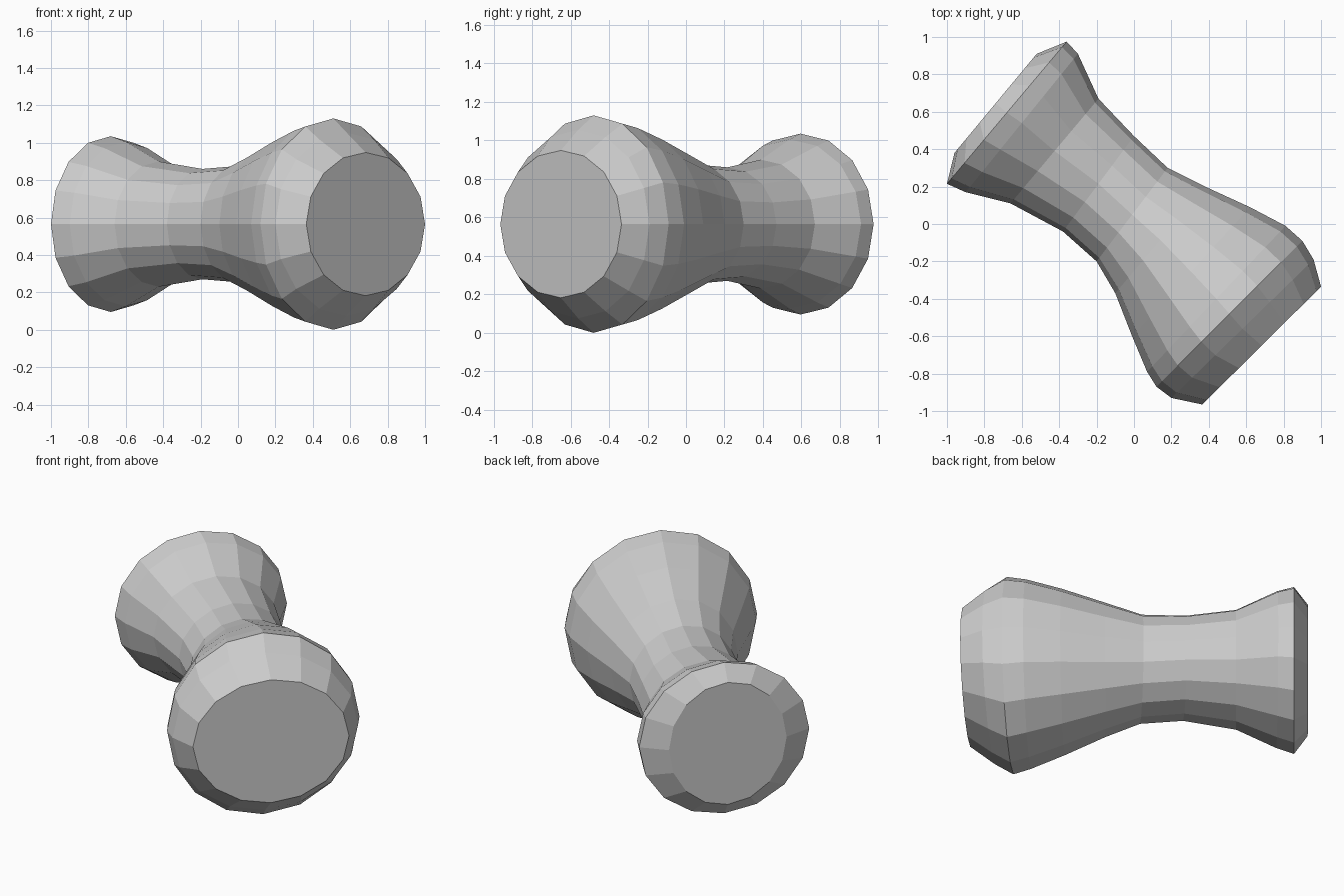
import bpy
import bmesh
from math import cos, sin, tau
from mathutils import Vector

cube = bpy.data.objects.get("Cube")
if cube:
    bpy.data.objects.remove(cube, do_unlink=True)

SIDES = 16
AXIS_HEIGHT = 0.565

# Cross-sections from front cap to back cap:
# left edge (x, y), right edge (x, y), vertical radius
SECTIONS = [
    ((0.365, -0.965), (1.0, -0.335), 0.383),
    ((0.2, -0.93), (0.96, -0.19), 0.49),
    ((0.12, -0.87), (0.9, -0.09), 0.565),
    ((0.07, -0.79), (0.81, -0.01), 0.54),
    ((-0.01, -0.60), (0.62, 0.09), 0.475),
    ((-0.1, -0.37), (0.38, 0.2), 0.385),
    ((-0.2, -0.2), (0.18, 0.3), 0.31),
    ((-0.38, -0.04), (0.0, 0.47), 0.295),
    ((-0.66, 0.11), (-0.19, 0.67), 0.335),
    ((-0.9, 0.17), (-0.3, 0.91), 0.44),
    ((-1.0, 0.215), (-0.36, 0.975), 0.47),
    ((-0.96, 0.38), (-0.52, 0.91), 0.38),
]


def add_ring(bm, left, right, height):
    """Upright elliptical ring spanning two plan points."""
    a, b = Vector((*left, AXIS_HEIGHT)), Vector((*right, AXIS_HEIGHT))
    centre, across = (a + b) / 2, (b - a) / 2
    up = Vector((0, 0, height))
    return [bm.verts.new(centre + across * cos(tau * i / SIDES) + up * sin(tau * i / SIDES))
            for i in range(SIDES)]


# Grey material
grey = bpy.data.materials.new("plain grey")
grey.use_nodes = True
colour = (0.6, 0.6, 0.6, 1)
grey.diffuse_color = colour
grey.node_tree.nodes["Principled BSDF"].inputs["Base Color"].default_value = colour

# Waisted body lofted through the cross-sections, closed by flat caps
bm = bmesh.new()
rings = [add_ring(bm, *section) for section in SECTIONS]
for low, high in zip(rings, rings[1:]):
    for i in range(SIDES):
        j = (i + 1) % SIDES
        bm.faces.new((low[i], low[j], high[j], high[i]))
bm.faces.new(rings[0])
bm.faces.new(rings[-1])
bmesh.ops.recalc_face_normals(bm, faces=bm.faces)

mesh = bpy.data.meshes.new("waisted_body")
bm.to_mesh(mesh)
bm.free()
mesh.materials.append(grey)
body = bpy.data.objects.new("waisted_body", mesh)
bpy.context.collection.objects.link(body)
